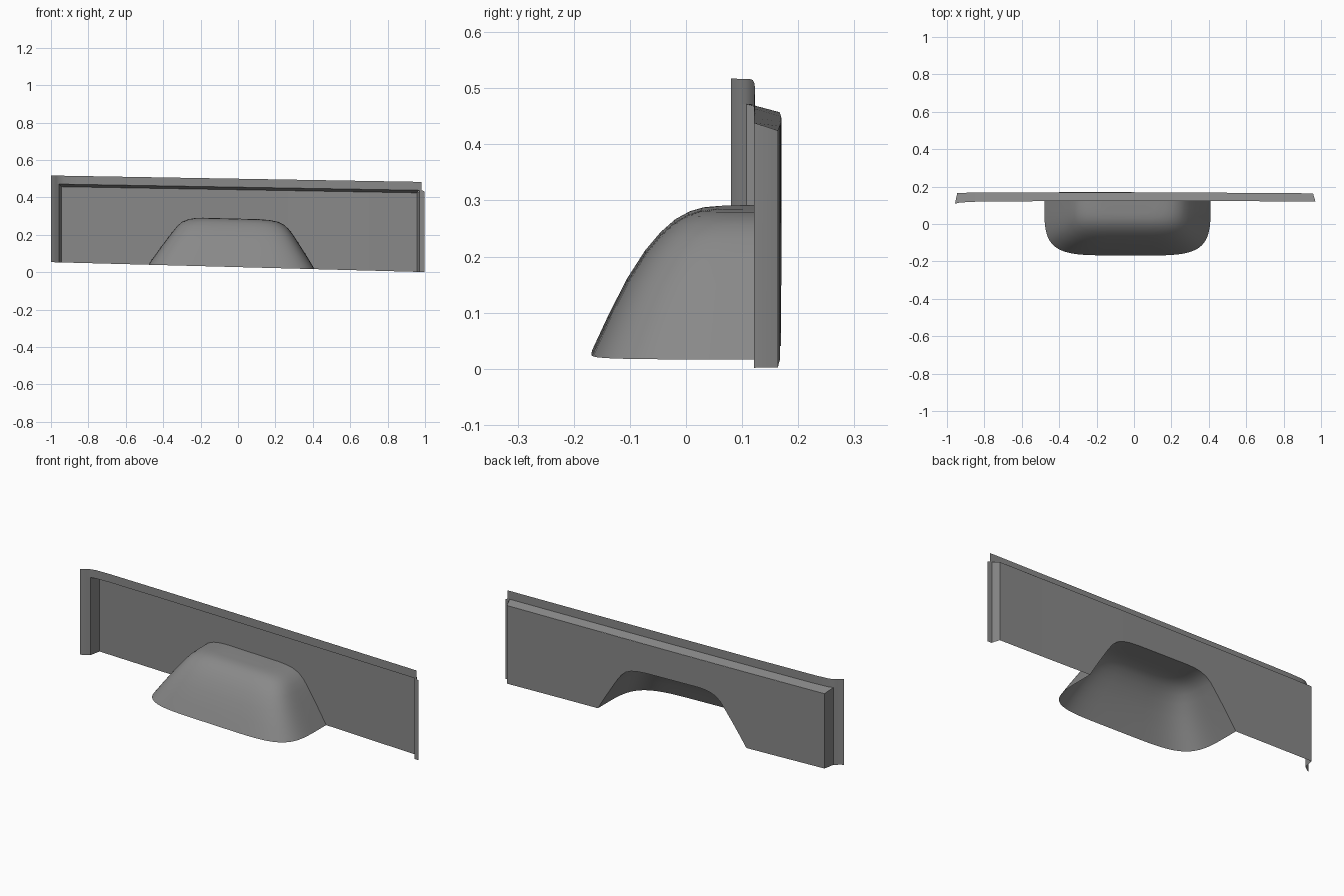
import bpy, bmesh
from math import cos, sin, pi

if "Cube" in bpy.data.objects:
    bpy.data.objects.remove(bpy.data.objects["Cube"])

grey = bpy.data.materials.new("dark_grey")
grey.diffuse_color = (0.25, 0.25, 0.25, 1)
grey.use_nodes = True
grey.node_tree.nodes["Principled BSDF"].inputs["Base Color"].default_value = grey.diffuse_color


def base(x):            # sloping bottom edge
    return 0.0275 - 0.0265 * x


def top(x, z):          # sloping upper lines
    return z - 0.0172 * x


def bow(x):             # slight outward bow of the main skin
    return 0.164 + 0.006 * max(0.0, 1 - ((x + 0.2) / 1.0) ** 2)


def sheet(name, rows, smooth=None):
    """Thin sheet made of quads between consecutive rows of points."""
    bm = bmesh.new()
    grid = [[bm.verts.new(p) for p in row] for row in rows]
    for a, b in zip(grid, grid[1:]):
        for i in range(len(a) - 1):
            bm.faces.new((a[i], a[i + 1], b[i + 1], b[i]))
    bmesh.ops.remove_doubles(bm, verts=bm.verts, dist=0.0002)
    bmesh.ops.recalc_face_normals(bm, faces=bm.faces)
    me = bpy.data.meshes.new(name)
    bm.to_mesh(me)
    bm.free()
    me.materials.append(grey)
    ob = bpy.data.objects.new(name, me)
    bpy.context.collection.objects.link(ob)
    if smooth:
        bpy.ops.object.select_all(action='DESELECT')
        ob.select_set(True)
        bpy.context.view_layer.objects.active = ob
        bpy.ops.object.shade_smooth_by_angle(angle=smooth)
    return ob


# Wheel arch levels: height above base, left x, right x, front y
levels = [(0.0, -0.48, 0.41, -0.17),
          (0.065, -0.435, 0.37, -0.14),
          (0.13, -0.388, 0.328, -0.107),
          (0.18, -0.35, 0.295, -0.075),
          (0.212, -0.325, 0.27, -0.048),
          (0.235, -0.298, 0.243, -0.022),
          (0.249, -0.265, 0.21, 0.003),
          (0.256, -0.23, 0.17, 0.026),
          (0.259, -0.19, 0.12, 0.055)]
N, P = 40, 2 / 4.8


def arch_ring(h, xl, xr, yf):
    c, a = (xl + xr) / 2, (xr - xl) / 2
    pts = []
    for i in range(N + 1):
        t = pi * i / N
        co, si = cos(t), max(0.0, sin(t))
        x = c - a * (1 if co > 0 else -1) * abs(co) ** P
        if i in (0, N):
            si = 0.0
        pts.append((x, bow(x) - (0.168 - yf) * si ** P, base(x) + h))
    return pts


rings = [arch_ring(*lv) for lv in levels]
rings.append([(x, bow(x), z) for x, y, z in rings[-1]])   # flat crown to the skin
sheet("wheel_arch", rings, 0.7)

# Main skin with the arch opening cut out of its lower edge
L, R = -0.945, 0.957
cut = [(l[1], l[0]) for l in levels] + [(l[2], l[0]) for l in reversed(levels)]
cols = [(L, 0), (-0.7, 0)] + cut + [(0.7, 0), (R, 0)]
sheet("main_panel", [[(x, bow(x), base(x) + h), (x, bow(x), top(x, 0.441))]
                     for x, h in cols])

# Ledge stepping forward from the skin to the top lip
lip = [(-1.0, 0.08), (-0.985, 0.087), (-0.972, 0.097), (-0.957, 0.108),
       (-0.93, 0.115), (-0.85, 0.119), (-0.5, 0.122), (0, 0.123),
       (0.5, 0.122), (0.97, 0.121), (0.982, 0.121)]
ledge = []
for x, y in lip[3:10]:
    xb = min(max(x, L), R)
    ledge.append([(xb, bow(xb), top(xb, 0.441)), (x, y, top(x, 0.455))])
sheet("top_ledge", ledge)

# Upright lip along the top edge
sheet("top_lip", [[(x, y, top(x, 0.455)), (x, y, top(x, 0.5))] for x, y in lip], 0.6)

# End returns and flanges
sheet("left_return", [[(L, bow(L), base(L)), (L, bow(L), top(L, 0.441))],
                      [(-0.957, 0.108, base(-0.957)), (-0.957, 0.108, top(-0.957, 0.455))]])
sheet("left_flange", [[(x, y, base(x)), (x, y, top(x, 0.455))] for x, y in lip[:4]], 0.6)
sheet("right_return", [[(R, bow(R), base(R)), (R, bow(R), top(R, 0.441))],
                       [(0.966, 0.14, base(0.966)), (0.966, 0.14, top(0.966, 0.449))],
                       [(0.97, 0.121, base(0.97)), (0.97, 0.121, top(0.97, 0.455))]], 0.6)
sheet("right_flange", [[(x, 0.121, base(x)), (x, 0.121, top(x, z))]
                       for x, z in ((0.97, 0.455), (0.982, 0.455), (0.996, 0.45))])
